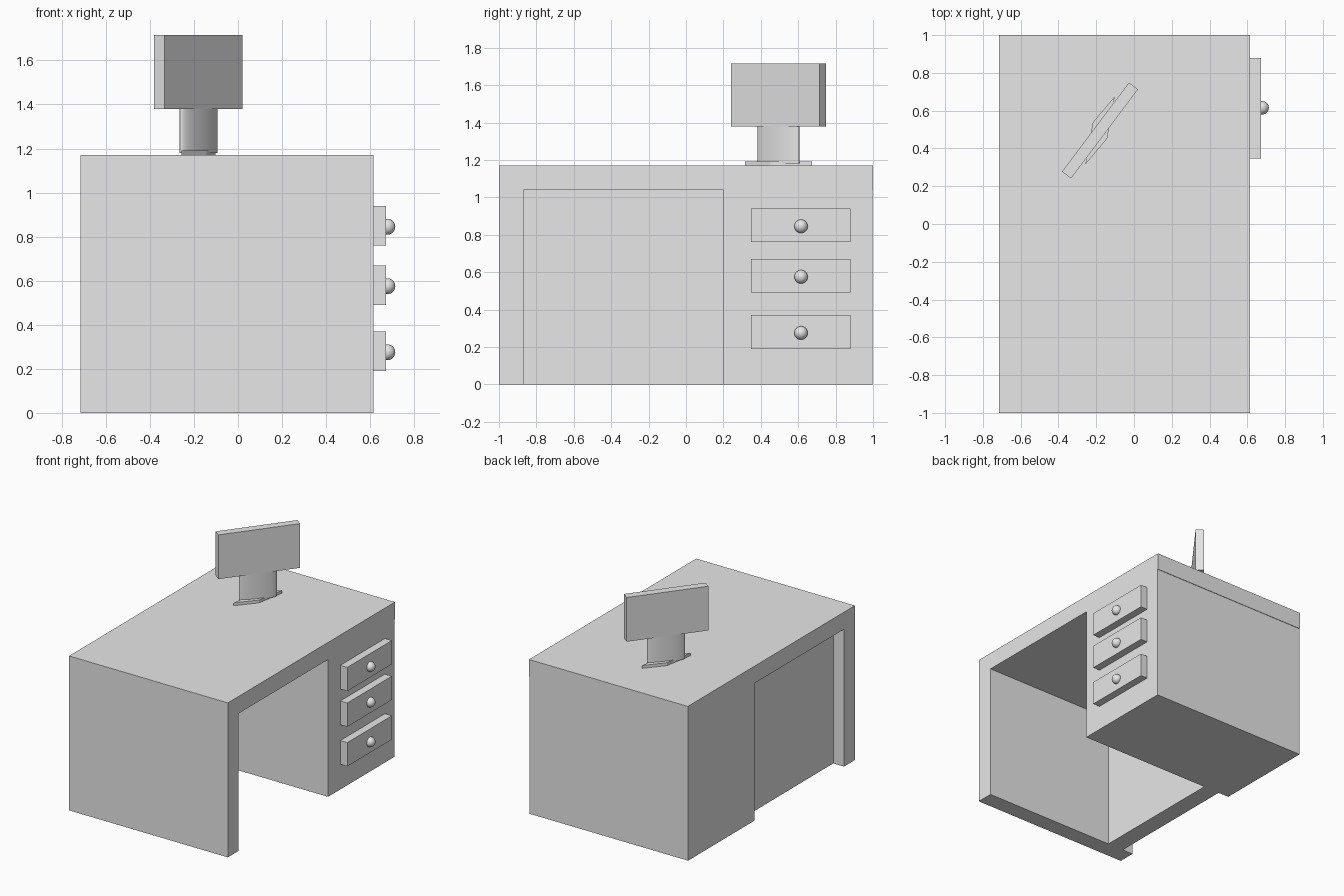
import bpy, bmesh, math
from mathutils import Matrix

old = bpy.data.objects.get("Cube")
if old:
    bpy.data.objects.remove(old, do_unlink=True)

grey = bpy.data.materials.new("light_grey")
grey.use_nodes = True
grey.diffuse_color = (0.8, 0.8, 0.8, 1)
grey.node_tree.nodes["Principled BSDF"].inputs["Base Color"].default_value = (0.8, 0.8, 0.8, 1)


def finish(name, bm):
    bmesh.ops.recalc_face_normals(bm, faces=bm.faces)
    mesh = bpy.data.meshes.new(name)
    bm.to_mesh(mesh)
    bm.free()
    mesh.materials.append(grey)
    obj = bpy.data.objects.new(name, mesh)
    bpy.context.collection.objects.link(obj)
    return obj


def prism(name, points, offset):
    """Extrude a closed outline of 3D points along an offset."""
    bm = bmesh.new()
    face = bm.faces.new([bm.verts.new(p) for p in points])
    new = bmesh.ops.extrude_face_region(bm, geom=[face], use_keep_orig=True)["geom"]
    bmesh.ops.translate(bm, vec=offset, verts=[v for v in new if isinstance(v, bmesh.types.BMVert)])
    return finish(name, bm)


def box(name, x, y, z):
    outline = [(x[0], y[0], z[0]), (x[1], y[0], z[0]), (x[1], y[1], z[0]), (x[0], y[1], z[0])]
    return prism(name, outline, (0, 0, z[1] - z[0]))


def smooth(obj):
    bpy.ops.object.select_all(action='DESELECT')
    obj.select_set(True)
    bpy.context.view_layer.objects.active = obj
    bpy.ops.object.shade_smooth_by_angle(angle=math.radians(40))


# Desk body: side profile with the knee hole and a slightly overhanging top
back, front = -0.715, 0.615
profile = [(-1, 0), (-0.87, 0), (-0.87, 1.04), (0.2, 1.04), (0.2, 0),
           (0.996, 0), (0.996, 1.04), (1, 1.04), (1, 1.17), (-1, 1.17)]
prism("desk_body", [(back, y, z) for y, z in profile], (front - back, 0, 0))

# Recessed panel closing the knee hole
box("modesty_panel", (-0.625, -0.49), (-0.87, 0.2), (0, 1.04))

# Drawers with round knobs
for i, z in enumerate((0.28, 0.58, 0.85), 1):
    box(f"drawer_{i}", (front, 0.673), (0.347, 0.88), (z - 0.09, z + 0.09))
    bm = bmesh.new()
    bmesh.ops.create_uvsphere(bm, u_segments=24, v_segments=16, radius=0.036)
    knob = finish(f"drawer_knob_{i}", bm)
    knob.location = (0.678, 0.615, z - 0.005)
    smooth(knob)

# Monitor, turned on the desk: base, oval neck and screen
half_base = [(-0.19, 0.046), (-0.165, 0.032), (0.012, -0.056)]
outline = half_base + [(-u, -v) for u, v in half_base]
parts = [prism("monitor_base", [(u, v, 1.17) for u, v in outline], (0, 0, 0.022))]

ring = [2 * math.pi * i / 32 for i in range(32)]
neck = prism("monitor_neck", [(0.138 * math.cos(a), 0.03 * math.sin(a), 1.18) for a in ring], (0, 0, 0.21))
smooth(neck)
parts.append(neck)
parts.append(box("monitor_screen", (-0.295, 0.295), (-0.03, 0.03), (1.38, 1.715)))

# Local x runs along the screen; the base outline is mirrored to lean the right way
for obj in parts:
    obj.data.transform(Matrix.Scale(-1, 4, (0, 1, 0)))
    obj.data.flip_normals()
    obj.location = (-0.18, 0.495, 0)
    obj.rotation_euler.z = math.radians(53.1)
